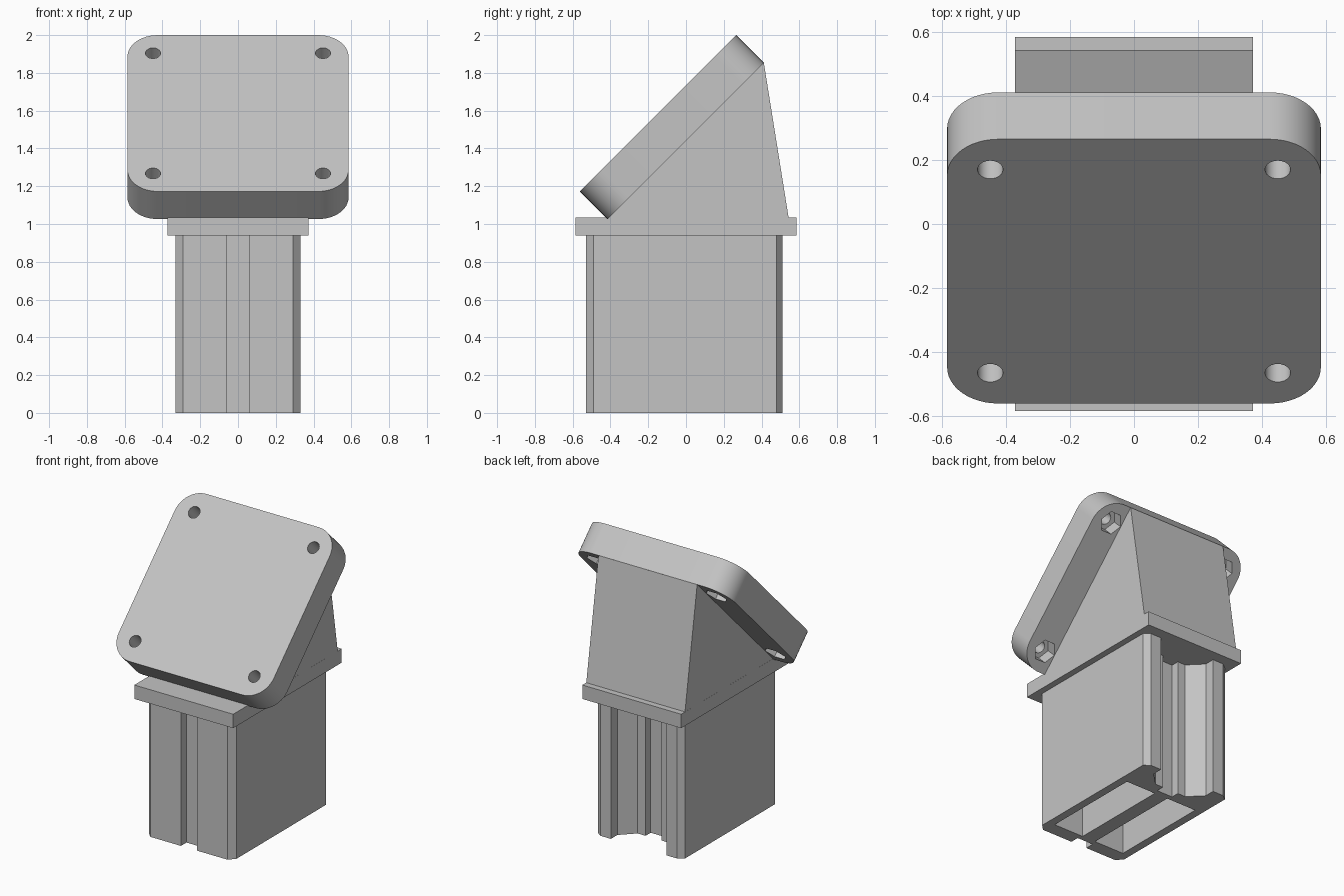
import bpy, bmesh, math
from mathutils import Matrix

old = bpy.data.objects.get("Cube")
if old:
    bpy.data.objects.remove(old, do_unlink=True)

grey = bpy.data.materials.new("light grey")
grey.use_nodes = True
colour = (0.55, 0.55, 0.55, 1)
grey.diffuse_color = colour
grey.node_tree.nodes["Principled BSDF"].inputs["Base Color"].default_value = colour


def prism(name, outline, low, high, matrix=Matrix()):
    """Extrude a flat outline from low to high, then place it."""
    bm = bmesh.new()
    face = bm.faces.new([bm.verts.new((a, b, low)) for a, b in outline])
    ext = bmesh.ops.extrude_face_region(bm, geom=[face])
    tops = [g for g in ext["geom"] if isinstance(g, bmesh.types.BMVert)]
    bmesh.ops.translate(bm, verts=tops, vec=(0, 0, high - low))
    bm.transform(matrix)
    bmesh.ops.recalc_face_normals(bm, faces=bm.faces)
    mesh = bpy.data.meshes.new(name)
    bm.to_mesh(mesh)
    bm.free()
    mesh.materials.append(grey)
    obj = bpy.data.objects.new(name, mesh)
    bpy.context.collection.objects.link(obj)
    return obj


def activate(obj):
    bpy.ops.object.select_all(action="DESELECT")
    obj.select_set(True)
    bpy.context.view_layer.objects.active = obj


def cut(obj, cutter):
    """Subtract the cutter for good and remove it."""
    cutter.hide_render = True
    mod = obj.modifiers.new("cut", "BOOLEAN")
    mod.operation = "DIFFERENCE"
    mod.solver = "EXACT"
    mod.object = cutter
    activate(obj)
    bpy.ops.object.modifier_apply(modifier=mod.name)
    bpy.data.objects.remove(cutter, do_unlink=True)


def rectangle(x0, x1, y0, y1):
    return [(x0, y0), (x1, y0), (x1, y1), (x0, y1)]


def ring(x, y, radius, sides):
    return [(x + radius * math.cos(i * math.tau / sides),
             y + radius * math.sin(i * math.tau / sides)) for i in range(sides)]


def rounded_square(half, radius, steps):
    points = []
    for corner, (sx, sy) in enumerate([(1, 1), (-1, 1), (-1, -1), (1, -1)]):
        for i in range(steps + 1):
            angle = (corner + i / steps) * math.pi / 2
            points.append((sx * (half - radius) + radius * math.cos(angle),
                           sy * (half - radius) + radius * math.sin(angle)))
    return points


# Post: mirrored section with a front slot and a stepped back channel
half_section = [(0.06, -0.47), (0.06, -0.53), (0.29, -0.53), (0.33, -0.49),
                (0.33, 0.48), (0.29, 0.51), (0.21, 0.51), (0.21, 0.44),
                (0.12, 0.35), (0.06, 0.35), (0.06, 0.295)]
section = half_section + [(-x, y) for x, y in reversed(half_section)]
post = prism("post", section, 0, 0.95)

# Two deep pockets open at the bottom of the post
for side in (-1, 1):
    x0, x1 = sorted((side * 0.05, side * 0.275))
    cut(post, prism("pocket_cutter", rectangle(x0, x1, -0.435, 0.26), -0.1, 0.9))

# Flange
prism("flange", rectangle(-0.373, 0.373, -0.585, 0.585), 0.94, 1.035)

# Wedge: side outline in y and z, extruded along x
across = Matrix(((0, 0, 1, 0), (1, 0, 0, 0), (0, 1, 0, 0), (0, 0, 0, 1)))
prism("wedge", [(-0.407, 1.0), (-0.407, 1.0346), (0.412, 1.8535),
                (0.543, 1.035), (0.543, 1.0)], -0.3725, 0.3725, across)

# Tilted plate with bolt holes and hexagonal nut recesses underneath
tilt = Matrix.Translation((0, -0.075, 1.513)) @ Matrix.Rotation(math.pi / 4, 4, "X")
thick = 0.1035
plate = prism("tilted_plate", rounded_square(0.585, 0.16, 12), -thick, thick, tilt)
for x in (-0.45, 0.45):
    for y in (-0.45, 0.45):
        cut(plate, prism("bolt_cutter", ring(x, y, 0.04, 24), -0.2, 0.2, tilt))
        cut(plate, prism("nut_cutter", ring(x, y, 0.075, 6), -0.2, -0.02, tilt))
activate(plate)
bpy.ops.object.shade_smooth_by_angle(angle=math.radians(30))
